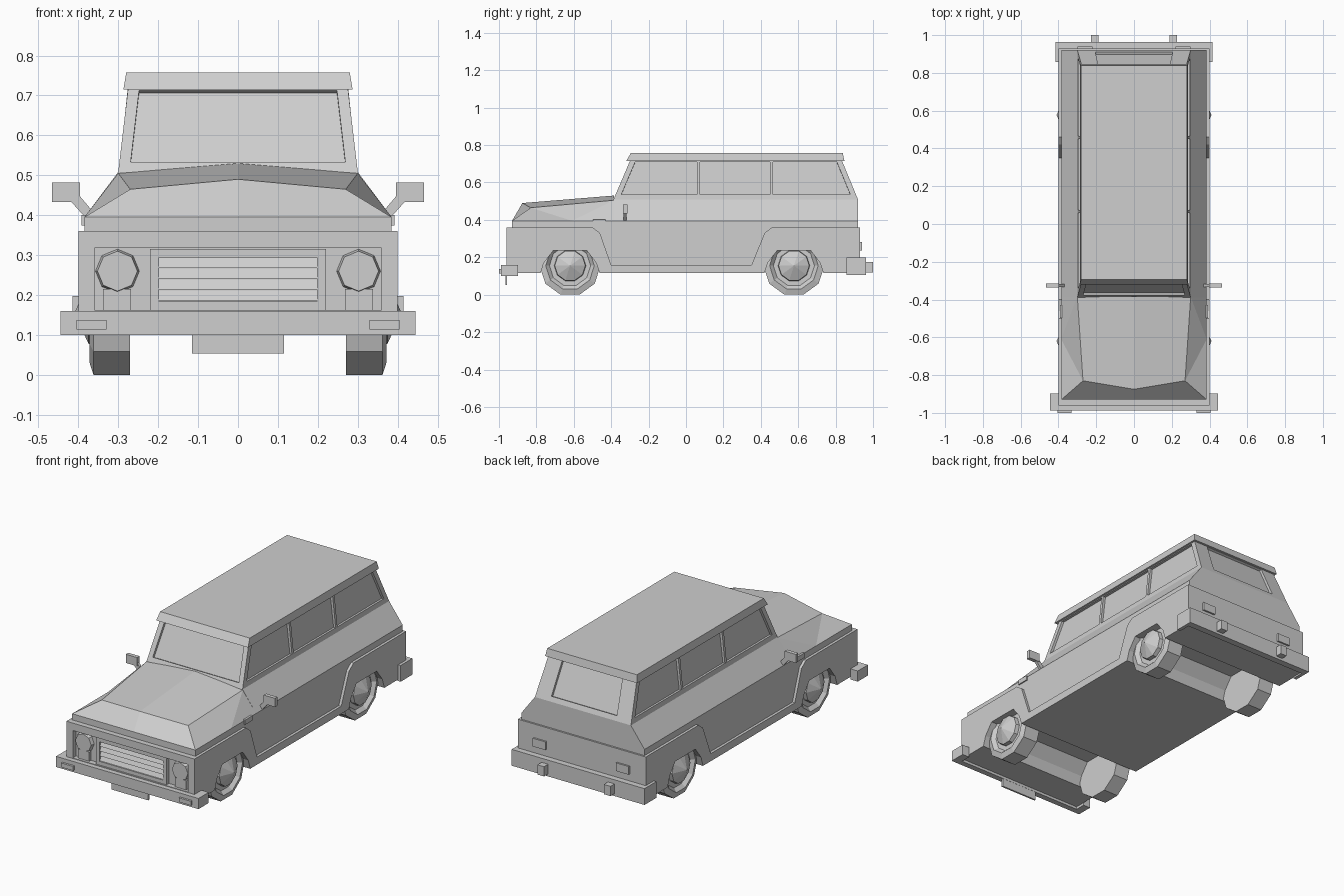
import bpy, bmesh, math
from mathutils import Matrix, Vector

cube = bpy.data.objects.get("Cube")
if cube:
    bpy.data.objects.remove(cube, do_unlink=True)

GREY = (0.62, 0.62, 0.62, 1)
mat = bpy.data.materials.new("light_grey")
mat.use_nodes = True
mat.diffuse_color = GREY
mat.node_tree.nodes["Principled BSDF"].inputs["Base Color"].default_value = GREY


def finish(name, bm, mirror=False):
    """Turn a bmesh into an object, optionally mirrored across x = 0."""
    bmesh.ops.recalc_face_normals(bm, faces=bm.faces)
    me = bpy.data.meshes.new(name)
    bm.to_mesh(me)
    bm.free()
    me.materials.append(mat)
    ob = bpy.data.objects.new(name, me)
    bpy.context.collection.objects.link(ob)
    if mirror:
        ob.modifiers.new("mirror", 'MIRROR').use_clip = True
    return ob


def loft(bottom, top):
    """Six-sided block between two rectangles (x0, x1, y0, y1, z)."""
    bm = bmesh.new()
    rings = []
    for x0, x1, y0, y1, z in (bottom, top):
        rings.append([bm.verts.new(p) for p in
                      ((x0, y0, z), (x1, y0, z), (x1, y1, z), (x0, y1, z))])
    a, b = rings
    bm.faces.new(a[::-1])
    bm.faces.new(b)
    for i in range(4):
        j = (i + 1) % 4
        bm.faces.new((a[i], a[j], b[j], b[i]))
    bm.normal_update()
    return bm


def box(name, x, y, z, mirror=False):
    return finish(name, loft((*x, *y, z[0]), (*x, *y, z[1])), mirror)


def prism(name, pts, start, end, axis="x", mirror=False):
    """Extrude a profile along x (y,z points) or along y (x,z points)."""
    bm = bmesh.new()
    place = (lambda p: (start, *p)) if axis == "x" else (lambda p: (p[0], start, p[1]))
    face = bm.faces.new([bm.verts.new(place(p)) for p in pts])
    new = bmesh.ops.extrude_face_region(bm, geom=[face])["geom"]
    step = Vector((end - start, 0, 0)) if axis == "x" else Vector((0, end - start, 0))
    bmesh.ops.translate(bm, vec=step, verts=[g for g in new if isinstance(g, bmesh.types.BMVert)])
    return finish(name, bm, mirror)


def sink(bm, face, margin, depth, x_scale=1):
    """Inset a face and push it inwards as a recessed panel."""
    bmesh.ops.inset_region(bm, faces=[face], thickness=margin, use_even_offset=True)
    for v in face.verts:
        v.co.x *= x_scale
    bmesh.ops.inset_region(bm, faces=[face], thickness=0, depth=-depth)


# Lower body with wheel arches cut through the whole width
AXLES = (-0.62, 0.577)
LOW = 0.115
half_arch = [(-0.158, LOW), (-0.14, 0.17), (-0.09, 0.235)]
arches = []
for c in AXLES:
    arches += [(c + y, z) for y, z in half_arch]
    arches += [(c - y, z) for y, z in reversed(half_arch)]
prism("lower_body", [(-0.93, LOW)] + arches + [(0.92, LOW), (0.92, 0.395), (-0.93, 0.395)],
      -0.385, 0.385)

# Raised fenders and sill around the recessed doors
door = [(0.46, 0.36), (0.42, 0.33), (0.35, 0.158), (-0.40, 0.158), (-0.46, 0.33), (-0.50, 0.36)]
prism("fender_panel", [(-0.96, LOW)] + arches + [(0.93, LOW), (0.93, 0.36)] + door + [(-0.96, 0.36)],
      0.38, 0.40, mirror=True)
box("rear_panel", (-0.38, 0.38), (0.91, 0.93), (LOW, 0.36))

# Front surround of the lamp and grille recess
box("front_corner", (0.36, 0.38), (-0.96, -0.92), (LOW, 0.36), True)
box("front_header", (-0.36, 0.36), (-0.96, -0.92), (0.318, 0.36))
box("front_apron", (-0.36, 0.36), (-0.96, -0.92), (LOW, 0.163))

# Faceted bonnet, modelled as one half
bm = bmesh.new()
pts = dict(nose=(0, -0.875, 0.49), cowl=(0, -0.385, 0.53), edge=(0.27, -0.83, 0.465),
           pillar=(0.30, -0.385, 0.505), low=(0.385, -0.93, 0.395), mid=(0.385, -0.61, 0.395),
           back=(0.385, -0.385, 0.395), lip=(0, -0.93, 0.395), base=(0, -0.385, 0.395))
v = {k: bm.verts.new(p) for k, p in pts.items()}
for f in ("nose edge pillar cowl", "lip low edge nose", "low mid edge", "mid pillar edge",
          "mid back pillar", "cowl pillar back base", "lip base back mid low"):
    bm.faces.new([v[k] for k in f.split()])
bmesh.ops.recalc_face_normals(bm, faces=bm.faces)
finish("bonnet", bm, True)

# Sloping shoulder, glasshouse with recessed windows, and roof
finish("shoulder", loft((-0.385, 0.385, -0.388, 0.92, 0.395), (-0.30, 0.30, -0.388, 0.92, 0.508)))
bm = loft((-0.30, 0.30, -0.388, 0.92, 0.508), (-0.273, 0.273, -0.29, 0.825, 0.738))
for f in [f for f in bm.faces if abs(f.normal.z) < 0.7]:
    rear = f.normal.y > 0.5
    sink(bm, f, 0.028, 0.014, 0.76 if rear else 1)
finish("cabin", bm)
for y in (0.067, 0.457):
    bm = loft((0.27, 0.296, y - 0.008, y + 0.008, 0.53), (0.25, 0.276, y - 0.008, y + 0.008, 0.72))
    finish("window_pillar", bm, True)
finish("roof", loft((-0.287, 0.287, -0.32, 0.847, 0.715), (-0.28, 0.28, -0.295, 0.838, 0.757)))

# Grille with slanted slats
bm = loft((-0.22, 0.22, -0.952, -0.92, 0.162), (-0.22, 0.22, -0.952, -0.92, 0.316))
sink(bm, min(bm.faces, key=lambda f: f.calc_center_median().y), 0.022, 0.016)
finish("grille_frame", bm)
for i in range(4):
    z = 0.187 + i * 0.027
    prism("grille_slat", [(-0.935, z), (-0.95, z), (-0.938, z + 0.025), (-0.935, z + 0.025)],
          -0.198, 0.198)

# Headlamps on short pedestals
bm = bmesh.new()
bmesh.ops.create_cone(bm, cap_ends=True, segments=8, radius1=0.057, radius2=0.05, depth=0.028,
                      matrix=Matrix.Translation((0.302, -0.936, 0.26)) @ Matrix.Rotation(math.pi / 2, 4, 'X'))
finish("headlamp", bm, True)
box("headlamp_pedestal", (0.268, 0.338), (-0.945, -0.92), (0.163, 0.215), True)

# Bumpers with wrapped ends, lamps, overriders and number plate
box("front_bumper", (-0.445, 0.445), (-0.988, -0.955), (0.10, 0.16))
box("front_bumper_end", (0.40, 0.445), (-0.96, -0.897), (0.10, 0.16), True)
box("indicator", (0.33, 0.405), (-1.0, -0.98), (0.114, 0.138), True)
box("front_plate", (-0.115, 0.115), (-0.966, -0.956), (0.053, 0.105))
box("rear_bumper", (-0.415, 0.415), (0.925, 0.963), (0.106, 0.198))
box("rear_bumper_end", (0.395, 0.415), (0.858, 0.93), (0.106, 0.198), True)
box("overrider", (0.187, 0.228), (0.955, 1.0), (0.12, 0.175), True)
box("tail_lamp", (0.22, 0.30), (0.925, 0.94), (0.237, 0.283), True)

# Door mirrors and side repeaters
box("mirror", (0.396, 0.466), (-0.336, -0.314), (0.433, 0.482), True)
prism("mirror_arm", [(0.36, 0.405), (0.383, 0.395), (0.42, 0.436), (0.398, 0.45)],
      -0.333, -0.317, "y", True)
box("side_repeater", (0.375, 0.392), (-0.497, -0.43), (0.374, 0.401), True)

# Wheels: ten-sided tyre, recessed rim and pointed hub
section = [(0.27, 0), (0.27, 0.163), (0.362, 0.163), (0.372, 0.13), (0.352, 0.11),
           (0.352, 0.085), (0.374, 0.082), (0.41, 0)]
turn = math.pi / 10
for name, y in zip(("front_wheel", "rear_wheel"), AXLES):
    centre = Vector((0, y, 0.155))
    bm = bmesh.new()
    ring = [bm.verts.new(centre + Vector((x, r * math.sin(turn), -r * math.cos(turn))))
            for x, r in section]
    edges = [bm.edges.new(pair) for pair in zip(ring, ring[1:])]
    bmesh.ops.spin(bm, geom=ring + edges, cent=centre, axis=(1, 0, 0),
                   angle=2 * math.pi, steps=10)
    bmesh.ops.remove_doubles(bm, verts=bm.verts, dist=0.0005)
    finish(name, bm, True)
